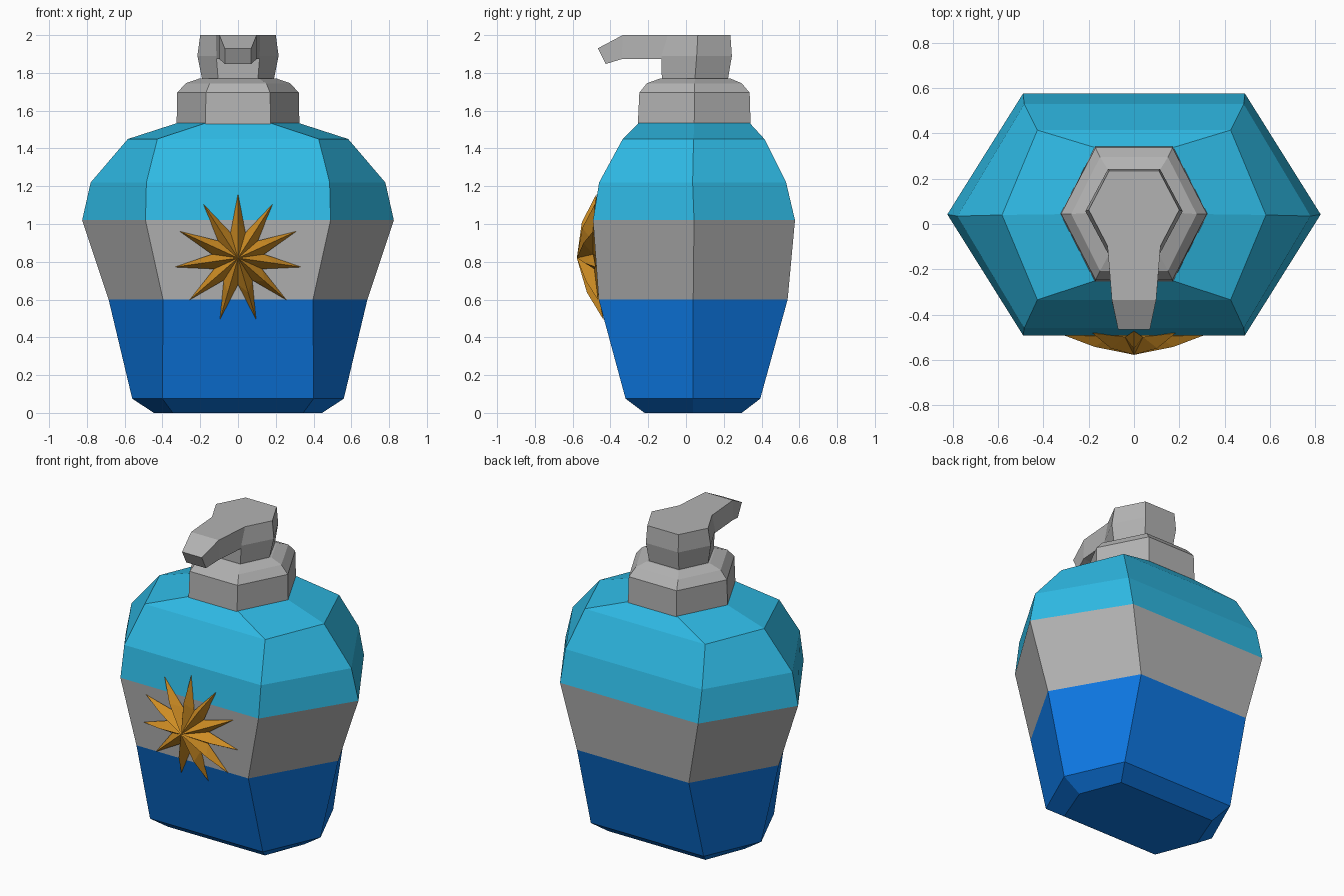
import bpy, bmesh, math

if "Cube" in bpy.data.objects:
    bpy.data.objects.remove(bpy.data.objects["Cube"])


def material(name, rgb):
    m = bpy.data.materials.new(name)
    m.diffuse_color = (*rgb, 1)
    m.use_nodes = True
    m.node_tree.nodes["Principled BSDF"].inputs["Base Color"].default_value = m.diffuse_color
    return m


GREY = material("grey", (0.45, 0.45, 0.45))
SKY = material("sky blue", (0.028, 0.49, 0.78))
BLUE = material("deep blue", (0.004, 0.188, 0.77))
GOLD = material("gold", (0.61, 0.262, 0.017))


def finish(name, bm, mats, rule=None):
    bmesh.ops.recalc_face_normals(bm, faces=bm.faces)
    for f in bm.faces:
        f.material_index = rule(f.calc_center_median().z) if rule else 0
    me = bpy.data.meshes.new(name)
    bm.to_mesh(me)
    bm.free()
    for m in mats:
        me.materials.append(m)
    ob = bpy.data.objects.new(name, me)
    bpy.context.collection.objects.link(ob)
    return ob


def loft(name, rings, mats, rule=None):
    """Skin a closed solid through rings of equal point count."""
    bm = bmesh.new()
    vs = [[bm.verts.new(p) for p in r] for r in rings]
    n = len(vs[0])
    for a, b in zip(vs, vs[1:]):
        for i in range(n):
            j = (i + 1) % n
            bm.faces.new((a[i], a[j], b[j], b[i]))
    bm.faces.new(vs[0])
    bm.faces.new(vs[-1])
    return finish(name, bm, mats, rule)


def hexagon(z, outer, inner, front, back):
    mid = (front + back) / 2
    return [(outer, mid, z), (inner, back, z), (-inner, back, z),
            (-outer, mid, z), (-inner, front, z), (inner, front, z)]


# Bottle body: z, outer half width, inner half width, front y, back y
BODY = [(0, 0.445, 0.345, -0.22, 0.295),
        (0.075, 0.56, 0.40, -0.32, 0.393),
        (0.60, 0.685, 0.397, -0.462, 0.538),
        (1.02, 0.825, 0.49, -0.492, 0.577),
        (1.22, 0.78, 0.485, -0.46, 0.53),
        (1.45, 0.583, 0.427, -0.335, 0.415),
        (1.535, 0.32, 0.17, -0.25, 0.337)]
loft("bottle_body", [hexagon(*r) for r in BODY], [BLUE, GREY, SKY],
     lambda z: 0 if z < 0.6 else 1 if z < 1.02 else 2)

# Pump collar
loft("pump_collar", [hexagon(*r) for r in (
    (1.53, 0.325, 0.172, -0.255, 0.342),
    (1.695, 0.322, 0.17, -0.247, 0.337),
    (1.745, 0.277, 0.15, -0.207, 0.295),
    (1.77, 0.205, 0.112, -0.138, 0.235))], [GREY])

# Pump head
loft("pump_head", [hexagon(*r) for r in (
    (1.765, 0.19, 0.105, -0.128, 0.222),
    (1.89, 0.215, 0.115, -0.13, 0.243),
    (2.0, 0.20, 0.11, -0.11, 0.235))], [GREY])

# Spout: y and z of the top edge, y and z of the bottom edge, half width
loft("pump_spout", [[(-w, yt, zt), (w, yt, zt), (w, yb, zb), (-w, yb, zb)]
                    for yt, zt, yb, zb, w in (
    (-0.10, 2.0, -0.10, 1.873, 0.117),
    (-0.335, 2.0, -0.34, 1.873, 0.098),
    (-0.467, 1.93, -0.425, 1.847, 0.07))], [GREY])


# Star badge: ridged points hugging the front of the bottle
def front_y(z):
    for a, b in zip(BODY, BODY[1:]):
        if a[0] <= z <= b[0]:
            return a[3] + (b[3] - a[3]) * (z - a[0]) / (b[0] - a[0])


N, CZ = 11, 0.82
bm = bmesh.new()


def star_vert(r, angle, lift):
    z = CZ + r * math.cos(angle)
    return bm.verts.new((r * math.sin(angle), front_y(z) - lift, z))


step = 2 * math.pi / N
centre = bm.verts.new((0, -0.578, CZ))
ridges = [star_vert(0.19, i * step, 0.06) for i in range(N)]
tips = [star_vert(0.34, i * step, 0.004) for i in range(N)]
valleys = [star_vert(0.14, (i + 0.5) * step, 0.012) for i in range(N)]
base = bm.verts.new((0, -0.46, CZ))
for i in range(N):
    for v in (valleys[i], valleys[i - 1]):
        bm.faces.new((centre, ridges[i], v))
        bm.faces.new((ridges[i], tips[i], v))
        bm.faces.new((base, tips[i], v))
finish("star_badge", bm, [GOLD])
